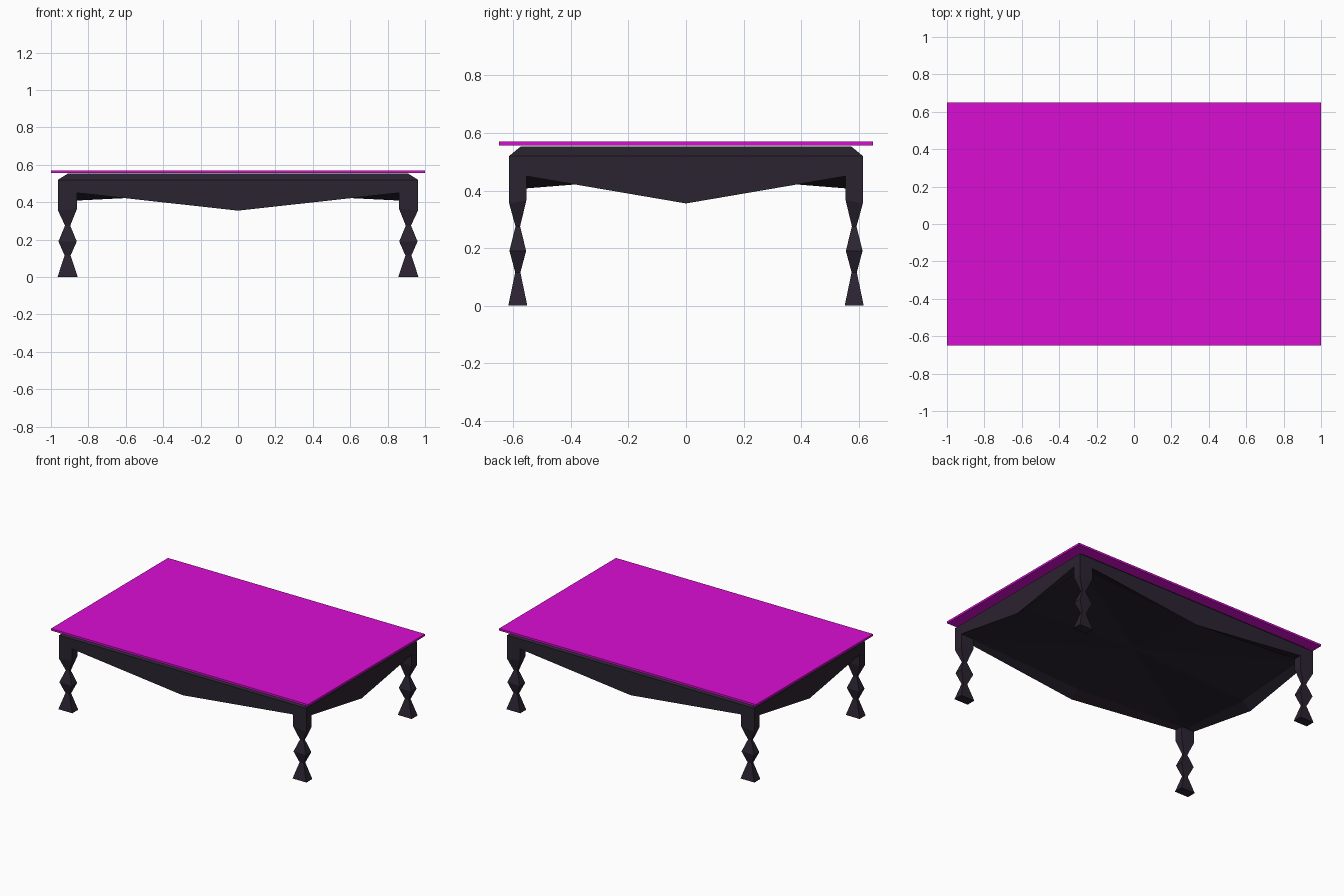
import bpy, bmesh

if "Cube" in bpy.data.objects:
    bpy.data.objects.remove(bpy.data.objects["Cube"])


def material(name, rgb):
    m = bpy.data.materials.new(name)
    m.diffuse_color = (*rgb, 1)
    m.use_nodes = True
    m.node_tree.nodes["Principled BSDF"].inputs["Base Color"].default_value = m.diffuse_color
    return m


DARK = material("dark_wood", (0.024, 0.017, 0.03))
PINK = material("magenta_top", (0.70, 0.004, 0.65))


def finish(bm, name, mat):
    bmesh.ops.recalc_face_normals(bm, faces=bm.faces)
    me = bpy.data.meshes.new(name)
    bm.to_mesh(me)
    bm.free()
    me.materials.append(mat)
    ob = bpy.data.objects.new(name, me)
    bpy.context.collection.objects.link(ob)
    return ob


def loft(bm, rings):
    """Bridge consecutive point loops; returns the vertex rings."""
    vs = [[bm.verts.new(p) for p in r] for r in rings]
    for a, b in zip(vs, vs[1:]):
        n = len(a)
        for i in range(n):
            bm.faces.new((a[i], a[(i + 1) % n], b[(i + 1) % n], b[i]))
    return vs


# Table top: thin slab
bm = bmesh.new()
bmesh.ops.create_cube(bm, size=1)
bmesh.ops.scale(bm, vec=(2, 1.3, 0.014), verts=bm.verts)
bmesh.ops.translate(bm, vec=(0, 0, 0.563), verts=bm.verts)
finish(bm, "table_top", PINK)


# Frame: chamfered block whose four aprons dip to a V at mid-side
def frame_ring(hx, hy, z, z_mid):
    kx, ky = min(0.86, hx - 0.01), min(0.555, hy - 0.01)
    return [(-hx, -hy, z), (-kx, -hy, z), (0, -hy, z_mid), (kx, -hy, z),
            (hx, -hy, z), (hx, -ky, z), (hx, 0, z_mid), (hx, ky, z),
            (hx, hy, z), (kx, hy, z), (0, hy, z_mid), (-kx, hy, z),
            (-hx, hy, z), (-hx, ky, z), (-hx, 0, z_mid), (-hx, -ky, z)]


bm = bmesh.new()
rings = loft(bm, [frame_ring(0.91, 0.575, 0.553, 0.553),
                  frame_ring(0.962, 0.615, 0.52, 0.52),
                  frame_ring(0.962, 0.615, 0.45, 0.355),
                  frame_ring(0.90, 0.56, 0.45, 0.407)])
bm.faces.new(rings[0])
centre = bm.verts.new((0, 0, 0.452))
inner = rings[-1]
for i in range(16):
    bm.faces.new((inner[i], inner[(i + 1) % 16], centre))
finish(bm, "apron_frame", DARK)

# Legs: four-sided, pinched twice; (height, half width in x, half depth in y)
PROFILE = [(0.45, 0.051, 0.030), (0.367, 0.051, 0.030), (0.275, 0.014, 0.008),
           (0.19, 0.049, 0.029), (0.115, 0.016, 0.009), (0.0, 0.054, 0.033)]
for sx, side in ((-1, "left"), (1, "right")):
    for sy, end in ((-1, "front"), (1, "back")):
        bm = bmesh.new()
        loops = []
        for z, wx, wy in PROFILE:
            # the post reaches lower on its outer corner
            drop = 0.006 if z == 0.367 else 0
            loops.append([(sx * 0.911 + a * wx, sy * 0.585 + b * wy,
                           z - drop * (a * sx + b * sy))
                          for a, b in ((-1, -1), (1, -1), (1, 1), (-1, 1))])
        rings = loft(bm, loops)
        bm.faces.new(rings[0])
        bm.faces.new(rings[-1])
        finish(bm, f"{end}_{side}_leg", DARK)
